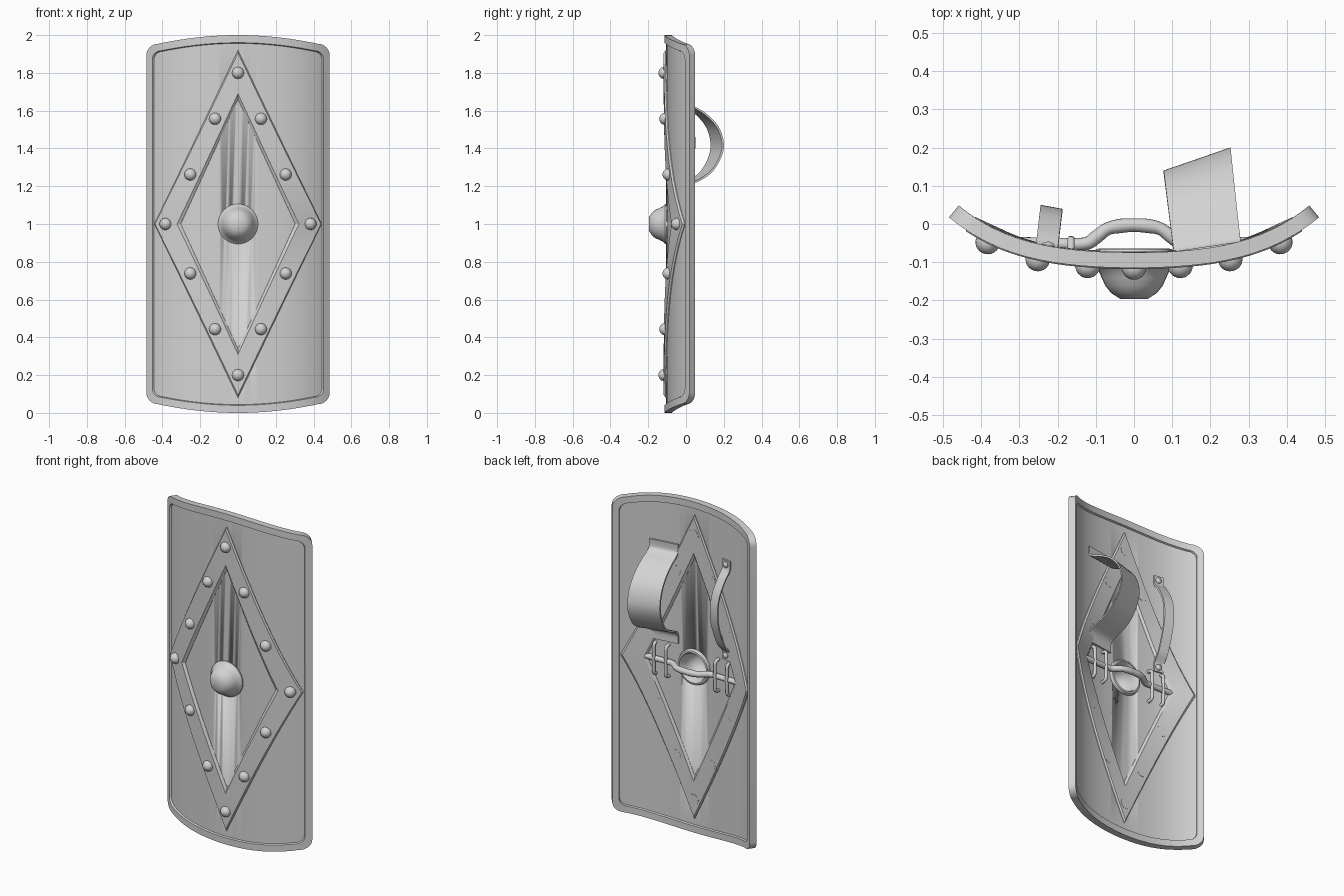
import bpy, bmesh, math
from mathutils import Vector, Matrix

if "Cube" in bpy.data.objects:
    bpy.data.objects.remove(bpy.data.objects["Cube"], do_unlink=True)

steel = bpy.data.materials.new("plain_grey")
steel.use_nodes = True
GREY = (0.65, 0.65, 0.65, 1)
steel.diffuse_color = GREY
steel.node_tree.nodes["Principled BSDF"].inputs["Base Color"].default_value = GREY


# ---- helpers ----
def normal(x):
    return Vector((0.53 * x + 5.56 * x ** 3, -1, 0)).normalized()


def bend(x, d, z):
    """Point on the curved shield, d in front of its middle surface."""
    return Vector((x, -0.095 + 0.265 * x ** 2 + 1.39 * x ** 4, z)) + normal(x) * d


def finish(name, bm, angle=35):
    bmesh.ops.recalc_face_normals(bm, faces=bm.faces)
    mesh = bpy.data.meshes.new(name)
    bm.to_mesh(mesh)
    bm.free()
    mesh.materials.append(steel)
    ob = bpy.data.objects.new(name, mesh)
    bpy.context.collection.objects.link(ob)
    bpy.ops.object.select_all(action='DESELECT')
    ob.select_set(True)
    bpy.context.view_layer.objects.active = ob
    bpy.ops.object.shade_smooth_by_angle(angle=math.radians(angle))
    return ob


def loft(name, rings, loop=False, angle=35):
    """Skin between closed rings of points; capped unless it loops."""
    bm = bmesh.new()
    rows = [[bm.verts.new(p) for p in ring] for ring in rings]
    n = len(rows[0])
    pairs = list(zip(rows, rows[1:])) + ([(rows[-1], rows[0])] if loop else [])
    for a, b in pairs:
        for i in range(n):
            j = (i + 1) % n
            bm.faces.new((a[i], a[j], b[j], b[i]))
    if not loop:
        bm.faces.new(rows[0])
        bm.faces.new(rows[-1])
    return finish(name, bm, angle)


def lathe(name, profile, origin, axis, steps=24):
    """Revolve (radius, height) points about an axis."""
    m = Matrix.Translation(origin) @ axis.to_track_quat('Z', 'Y').to_matrix().to_4x4()
    bm = bmesh.new()
    verts = [bm.verts.new(m @ Vector((r, 0, h))) for r, h in profile]
    edges = [bm.edges.new(e) for e in zip(verts, verts[1:])]
    bmesh.ops.spin(bm, geom=verts + edges, cent=origin, axis=axis,
                   angle=math.tau, steps=steps, use_duplicate=False)
    bmesh.ops.remove_doubles(bm, verts=bm.verts, dist=0.0002)
    return finish(name, bm)


def spline(points, steps=5):
    """Smooth path through the points (Catmull-Rom)."""
    pts = [Vector(p) for p in points]
    pts = [pts[0]] + pts + [pts[-1]]
    out = []
    for a, b, c, d in zip(pts, pts[1:], pts[2:], pts[3:]):
        for k in range(steps):
            t = k / steps
            out.append(b + (c - a) * t / 2 + (a * 2 - b * 5 + c * 4 - d) * t * t / 2
                       + (b * 3 - a - c * 3 + d) * t ** 3 / 2)
    return out + [pts[-1]]


def tube(name, path, radii, sides=12):
    rings = []
    for i, p in enumerate(path):
        t = (path[min(i + 1, len(path) - 1)] - path[max(i - 1, 0)]).normalized()
        u = t.cross(Vector((0.3, 0.9, 0.3))).normalized()
        v = t.cross(u)
        rings.append([p + (u * math.cos(a) + v * math.sin(a)) * radii[i]
                      for a in (math.tau * k / sides for k in range(sides))])
    return loft(name, rings, angle=50)


def top_outline(hw, hh, r, n=24):
    """Upper half of the shield outline as (x, height above middle)."""
    e = hw - r
    zc = hh - 0.27 * e * e - r
    arc = [(e + r * math.sin(a), zc + r * math.cos(a))
           for a in (math.pi / 2 * k / 8 for k in range(9))]
    top = [(x, hh - 0.27 * x * x) for x in (e * (2 * k / n - 1) for k in range(1, n))]
    return [(-x, z) for x, z in reversed(arc)] + top + arc


def full_outline(*size):
    half = top_outline(*size)
    return half + [(x, -z) for x, z in reversed(half)]


# ---- curved panel with a round hole behind the boss ----
panel = loft("panel", [[bend(x, d, 1 + s * z) for s, d in
                        ((1, 0.01), (1, -0.01), (-1, -0.01), (-1, 0.01))]
                       for x, z in top_outline(0.455, 0.975, 0.055)])
cutter = lathe("hole_cutter", [(0, -0.1), (0.085, -0.1), (0.085, 0.1), (0, 0.1)],
               Vector((0, -0.1, 1)), Vector((0, -1, 0)))
cutter.hide_render = True
bpy.context.view_layer.objects.active = panel
cut = panel.modifiers.new("hole", 'BOOLEAN')
cut.operation = 'DIFFERENCE'
cut.object = cutter
bpy.ops.object.modifier_apply(modifier="hole")
bpy.data.objects.remove(cutter, do_unlink=True)

# ---- raised rim ----
outer = full_outline(0.472, 1.0, 0.06)
inner = full_outline(0.442, 0.96, 0.045)
lip = full_outline(0.437, 0.954, 0.043)
loft("rim", [[bend(o[0], 0.02, 1 + o[1]), bend(o[0], -0.02, 1 + o[1]),
              bend(i[0], -0.02, 1 + i[1]), bend(l[0], -0.005, 1 + l[1]),
              bend(l[0], 0.005, 1 + l[1]), bend(i[0], 0.02, 1 + i[1])]
             for o, i, l in zip(outer, inner, lip)], loop=True)


# ---- diamond band ----
def diamond(hw, hh, n=16):
    corners = [(hw, 0), (0, hh), (-hw, 0), (0, -hh)]
    return [(a[0] + (b[0] - a[0]) * k / n, a[1] + (b[1] - a[1]) * k / n)
            for a, b in zip(corners, corners[1:] + corners[:1]) for k in range(n)]


edges = [diamond(*s) for s in ((0.435, 0.92), (0.427, 0.905), (0.315, 0.69), (0.3, 0.66))]
section = ((0, 0.014), (1, 0.023), (2, 0.023), (3, 0.011),
           (3, -0.011), (2, -0.022), (1, -0.022), (0, -0.014))
loft("diamond_band", [[bend(edges[e][k][0], d, 1 + edges[e][k][1]) for e, d in section]
                      for k in range(len(edges[0]))], loop=True, angle=20)

# ---- rivets around the band ----
dome = [(0.032 * math.cos(a), 0.02 + 0.031 * math.sin(a))
        for a in (math.pi / 2 * k / 6 for k in range(6, -1, -1))]
dome[0] = (0, dome[0][1])
dome += [(0.032, -0.0235), (0, -0.0235)]
for x, z in ((0, 0.8), (0.12, 0.557), (0.248, 0.262), (0.375, 0)):
    for sx in ((1, -1) if x else (1,)):
        for sz in ((1, -1) if z else (1,)):
            lathe("rivet", dome, bend(sx * x, 0, 1 + sz * z), normal(sx * x), 16)

# ---- hollow central boss ----
boss = [(0.082, -0.075), (0.09, -0.064), (0.1, -0.066), (0.106, -0.08), (0.106, -0.11),
        (0.093, -0.122), (0.085, -0.14), (0.075, -0.162), (0.06, -0.181), (0.035, -0.197),
        (0, -0.197), (0, -0.186), (0.03, -0.185), (0.055, -0.168), (0.07, -0.145),
        (0.078, -0.11), (0.082, -0.075)]
lathe("boss", [(r, -y) for r, y in boss], Vector((0, 0, 1)), Vector((0, -1, 0)), 32)

# ---- hand grip: (x, y, radius) mirrored about the middle ----
half = [(0.325, -0.047, 0.008), (0.3, -0.05, 0.016), (0.21, -0.052, 0.016),
        (0.13, -0.052, 0.017), (0.1, -0.035, 0.018), (0.07, -0.013, 0.017), (0.035, -0.005, 0.019)]
grip = spline([(-x, y, r) for x, y, r in half] + [(0, -0.003, 0.018)] + half[::-1])
tube("hand_grip", [Vector((p.x, p.y, 1)) for p in grip], [p.z for p in grip])

# ---- staples holding the grip ----
for x in (-0.245, -0.165, 0.165, 0.245):
    base = bend(x, -0.012, 0).y
    path = spline([(x, base, 0.905), (x, -0.045, 0.915), (x, -0.041, 0.95),
                   (x, -0.041, 1.05), (x, -0.045, 1.085), (x, base, 1.095)], 4)
    tube("staple", path, [0.01] * len(path), 8)


# ---- straps on the back ----
def strap(name, x0, x1, shift, scale0, profile, thick):
    """Band between two edges; profile is (lift off the panel, z)."""
    path = spline([(h, z, 0) for h, z in profile])
    rings = []
    for i, p in enumerate(path):
        t = (path[min(i + 1, len(path) - 1)] - path[max(i - 1, 0)]).normalized()
        n = Vector((-t.y, t.x, 0)) * thick
        ring = []
        for x, s, off in ((x0, scale0, 0), (x1, 1, 0), (x1, 1, 1), (x0, scale0, 1)):
            base = bend(x, -0.01, 0).y
            ring.append(Vector((x + shift * p.x, base + p.x * s + n.x * off, p.y + n.y * off)))
        rings.append(ring)
    loft(name, rings, angle=40)


strap("arm_strap", 0.105, 0.28, -0.11, 0.86,
      [(0, 1.715), (0.002, 1.665), (0.035, 1.64), (0.09, 1.617), (0.16, 1.575), (0.22, 1.51),
       (0.246, 1.43), (0.235, 1.36), (0.19, 1.285), (0.13, 1.24), (0.07, 1.215),
       (0.025, 1.195), (0.002, 1.165), (0, 1.115)], 0.01)
strap("narrow_strap", -0.257, -0.2, 0.12, 1,
      [(0, 1.715), (0.002, 1.66), (0.04, 1.61), (0.085, 1.53), (0.102, 1.44),
       (0.09, 1.34), (0.045, 1.22), (0.002, 1.165), (0, 1.11)], 0.01)

# ---- studs fixing the narrow strap ----
for z in (1.687, 1.138):
    lathe("strap_stud", [(0, 0.032), (0.011, 0.029), (0.018, 0.022), (0.018, 0.005), (0, 0.005)],
          bend(-0.228, 0, z), -normal(-0.228), 16)
